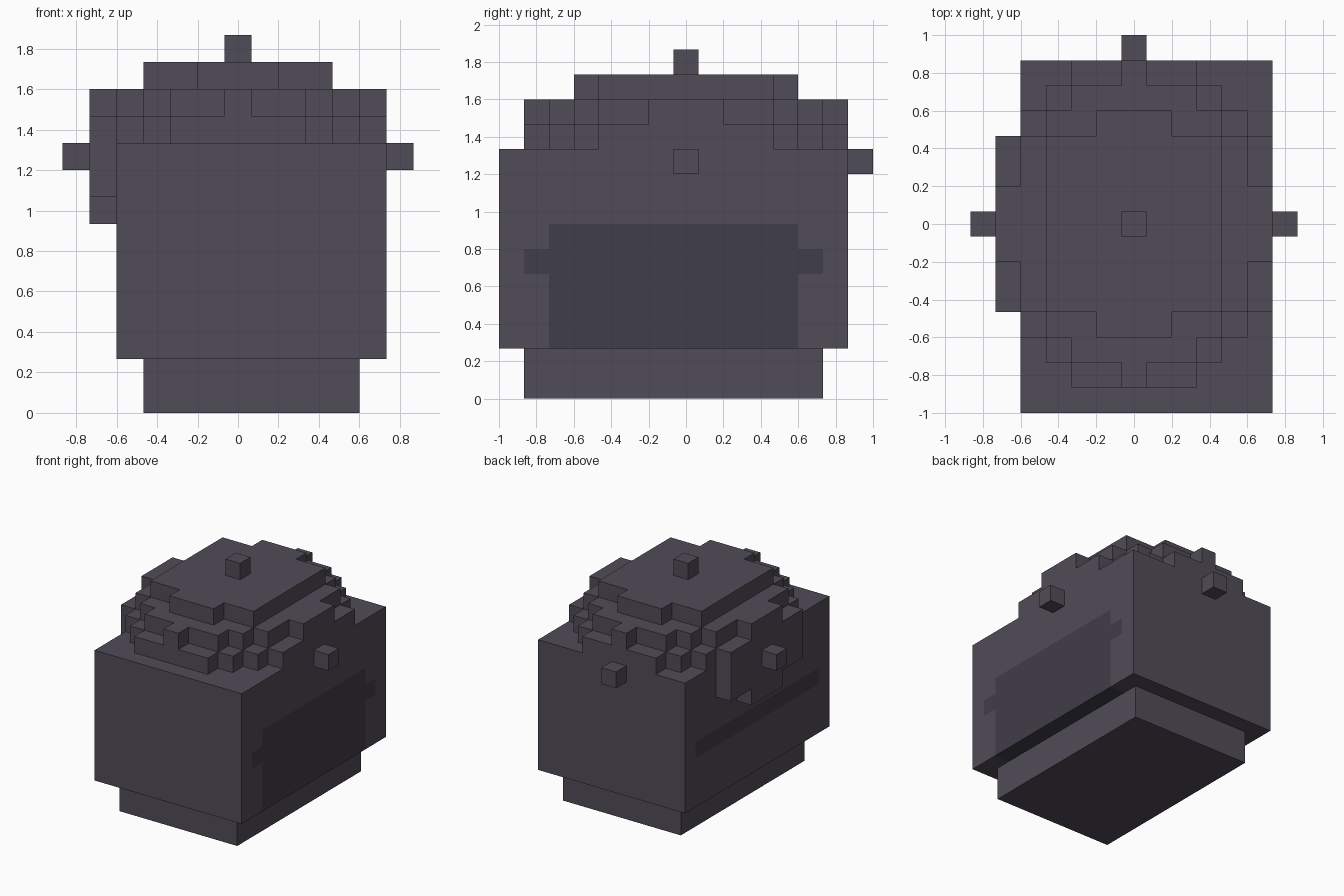
import bpy, bmesh
from mathutils import Vector

if "Cube" in bpy.data.objects:
    bpy.data.objects.remove(bpy.data.objects["Cube"])

U = 2 / 15  # size of one block


def block(x, y, z):
    """Set of cells in inclusive index ranges (x and y centred on 0, z from the floor)."""
    return {(i, j, k) for i in range(x[0], x[1] + 1)
            for j in range(y[0], y[1] + 1) for k in range(z[0], z[1] + 1)}


def ellipsoid(rx, ry, rz, layer):
    """Blocky ellipsoid centred on the given layer."""
    box = block((-rx, rx), (-ry, ry), (layer - rz, layer + rz))
    return {c for c in box if (c[0] / rx) ** 2 + (c[1] / ry) ** 2
            + ((c[2] - layer) / rz) ** 2 <= 1 + 1e-9}


def material(name, rgb):
    m = bpy.data.materials.new(name)
    m.diffuse_color = (*rgb, 1)
    m.use_nodes = True
    m.node_tree.nodes["Principled BSDF"].inputs["Base Color"].default_value = m.diffuse_color
    return m


stone = material("stone", (0.082, 0.072, 0.096))
dark = material("dark_stone", (0.051, 0.047, 0.064))

# Main volumes
base = block((-3, 4), (-6, 5), (0, 1))
body = block((-4, 5), (-7, 6), (2, 9))

# Dark inlays, flush with the sides of the body
right_panel = block((5, 5), (-5, 4), (2, 6)) | block((5, 5), (-6, 5), (5, 5))
left_strip = block((-4, -4), (-6, 5), (5, 5))

# Rounded stepped top, also poking out through the sides
dome = ellipsoid(6, 7, 4, 9) - body

parts = {
    "base": (base, stone),
    "body": (body - right_panel - left_strip, stone),
    "right_panel": (right_panel, dark),
    "left_strip": (left_strip, dark),
    "stepped_dome": (dome, stone),
}
solid = set().union(*(cells for cells, _ in parts.values()))


def build(name, cells, mat):
    """Mesh only those block faces that are open to the outside."""
    bm = bmesh.new()
    for c in sorted(cells):
        centre = Vector((c[0], c[1], c[2] + 0.5))
        for axis in range(3):
            for sign in (-1, 1):
                n = Vector((0, 0, 0))
                n[axis] = sign
                if tuple(int(c[a] + n[a]) for a in range(3)) in solid:
                    continue
                u, v = Vector((0, 0, 0)), Vector((0, 0, 0))
                u[(axis + 1) % 3] = 0.5
                v[(axis + 2) % 3] = 0.5 * sign
                mid = centre + n * 0.5
                bm.faces.new([bm.verts.new((mid + p) * U)
                              for p in (-u - v, u - v, u + v, v - u)])
    bmesh.ops.remove_doubles(bm, verts=bm.verts, dist=1e-4)
    mesh = bpy.data.meshes.new(name)
    bm.to_mesh(mesh)
    bm.free()
    mesh.materials.append(mat)
    bpy.context.collection.objects.link(bpy.data.objects.new(name, mesh))


for name, (cells, mat) in parts.items():
    build(name, cells, mat)
